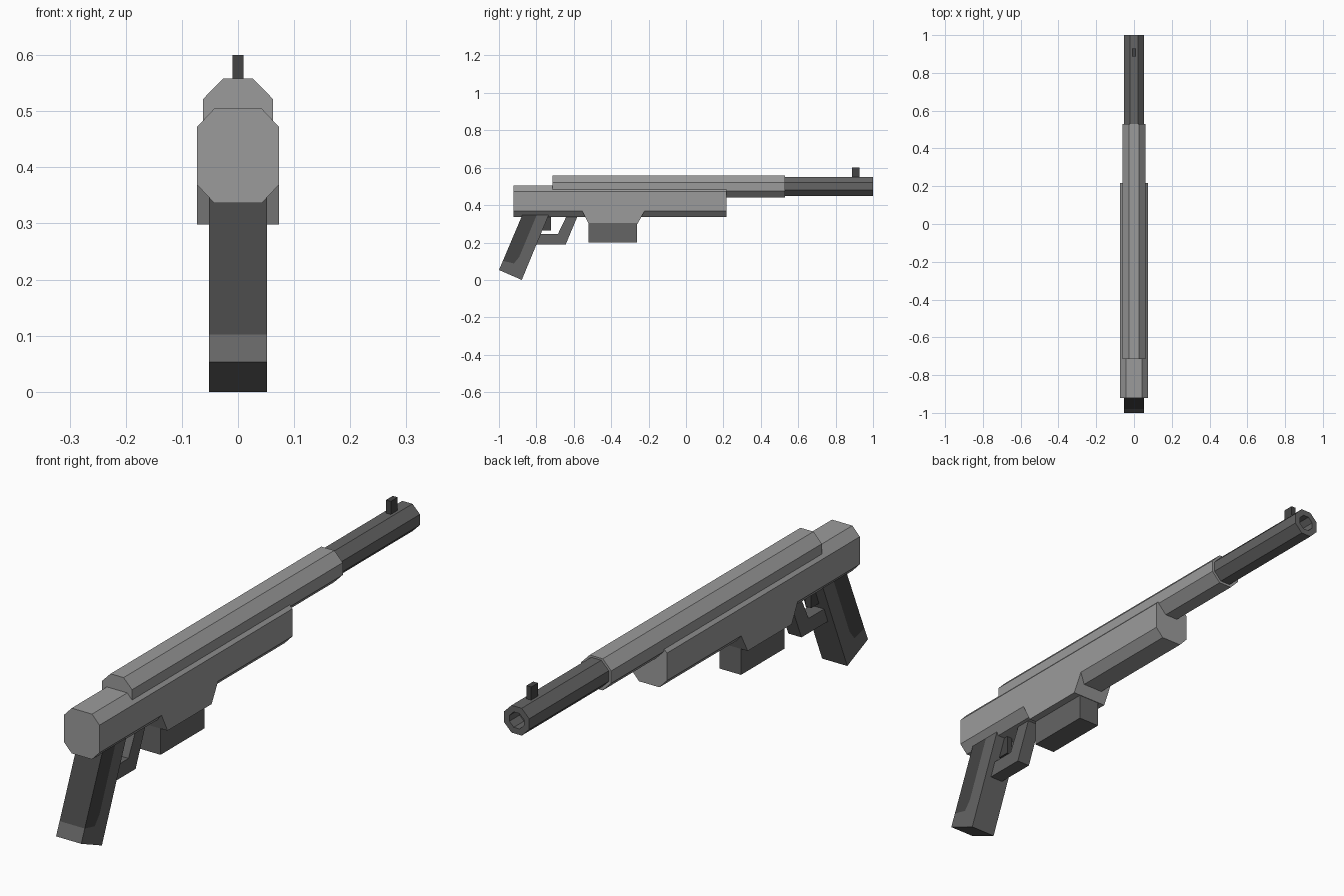
import bpy, bmesh

if "Cube" in bpy.data.objects:
    bpy.data.objects.remove(bpy.data.objects["Cube"])


def material(name, v):
    m = bpy.data.materials.new(name)
    m.diffuse_color = (v, v, v, 1)
    m.use_nodes = True
    m.node_tree.nodes["Principled BSDF"].inputs["Base Color"].default_value = m.diffuse_color
    return m


LIGHT = material("light grey metal", 0.33)
MID = material("dark grey metal", 0.13)
DARK = material("charcoal", 0.06)


def prism(name, pts, depth, mat, bore=None):
    """Extrude a closed 3D outline along depth; optionally sink a bore in the far end."""
    bm = bmesh.new()
    face = bm.faces.new([bm.verts.new(p) for p in pts])
    ext = bmesh.ops.extrude_face_region(bm, geom=[face], use_keep_orig=True)["geom"]
    bmesh.ops.translate(bm, vec=depth, verts=[g for g in ext if isinstance(g, bmesh.types.BMVert)])
    bmesh.ops.recalc_face_normals(bm, faces=bm.faces[:])
    if bore:
        end = max(bm.faces, key=lambda f: f.calc_center_median().y)
        bmesh.ops.inset_region(bm, faces=[end], thickness=bore[0])
        hole = bmesh.ops.extrude_discrete_faces(bm, faces=[end])["faces"][0]
        bmesh.ops.translate(bm, vec=(0, -bore[1], 0), verts=hole.verts[:])
    me = bpy.data.meshes.new(name)
    bm.to_mesh(me)
    bm.free()
    me.materials.append(mat)
    ob = bpy.data.objects.new(name, me)
    bpy.context.collection.objects.link(ob)
    return ob


def octagon_bar(name, hx, z0, z1, cx, cz, y0, y1, mat, bore=None):
    """Bar along y with a chamfered rectangular section."""
    a = hx - cx
    pts = [(-a, z0), (a, z0), (hx, z0 + cz), (hx, z1 - cz),
           (a, z1), (-a, z1), (-hx, z1 - cz), (-hx, z0 + cz)]
    return prism(name, [(x, y0, z) for x, z in pts], (0, y1 - y0, 0), mat, bore)


def side_plate(name, pts, hx, mat):
    """Side (y, z) profile extruded symmetrically across x."""
    return prism(name, [(-hx, y, z) for y, z in pts], (2 * hx, 0, 0), mat)


def box(name, hx, y0, y1, z0, z1, mat):
    return side_plate(name, [(y0, z0), (y1, z0), (y1, z1), (y0, z1)], hx, mat)


# Body and barrel
octagon_bar("receiver", 0.073, 0.336, 0.505, 0.031, 0.033, -0.922, 0.217, LIGHT)
octagon_bar("barrel_shroud", 0.062, 0.44, 0.558, 0.035, 0.036, -0.714, 0.53, LIGHT)
octagon_bar("barrel", 0.052, 0.449, 0.551, 0.031, 0.031, 0.5, 1.0, MID, bore=(0.024, 0.06))
box("front_sight", 0.01, 0.888, 0.928, 0.545, 0.6, DARK)

# Magazine and its housing
side_plate("magazine_housing", [(-0.557, 0.372), (-0.52, 0.298), (-0.26, 0.298), (-0.22, 0.372)], 0.073, LIGHT)
box("magazine", 0.044, -0.52, -0.262, 0.2, 0.31, MID)

# Grip: frame and dark rear panel share one outline
panel_edge = [(-0.979, 0.102), (-0.92, 0.088), (-0.892, 0.122), (-0.797, 0.35)]
side_plate("grip_frame", [(-1.0, 0.053), (-0.878, 0.0), (-0.733, 0.35)] + panel_edge[::-1], 0.052, MID)
side_plate("grip_panel", panel_edge + [(-0.874, 0.35)], 0.052, DARK)

# Trigger and guard
side_plate("trigger_guard", [(-0.805, 0.19), (-0.643, 0.19), (-0.578, 0.345), (-0.637, 0.345),
                             (-0.685, 0.245), (-0.785, 0.245)], 0.027, MID)
side_plate("trigger", [(-0.775, 0.265), (-0.722, 0.265), (-0.722, 0.34), (-0.76, 0.34)], 0.012, DARK)
